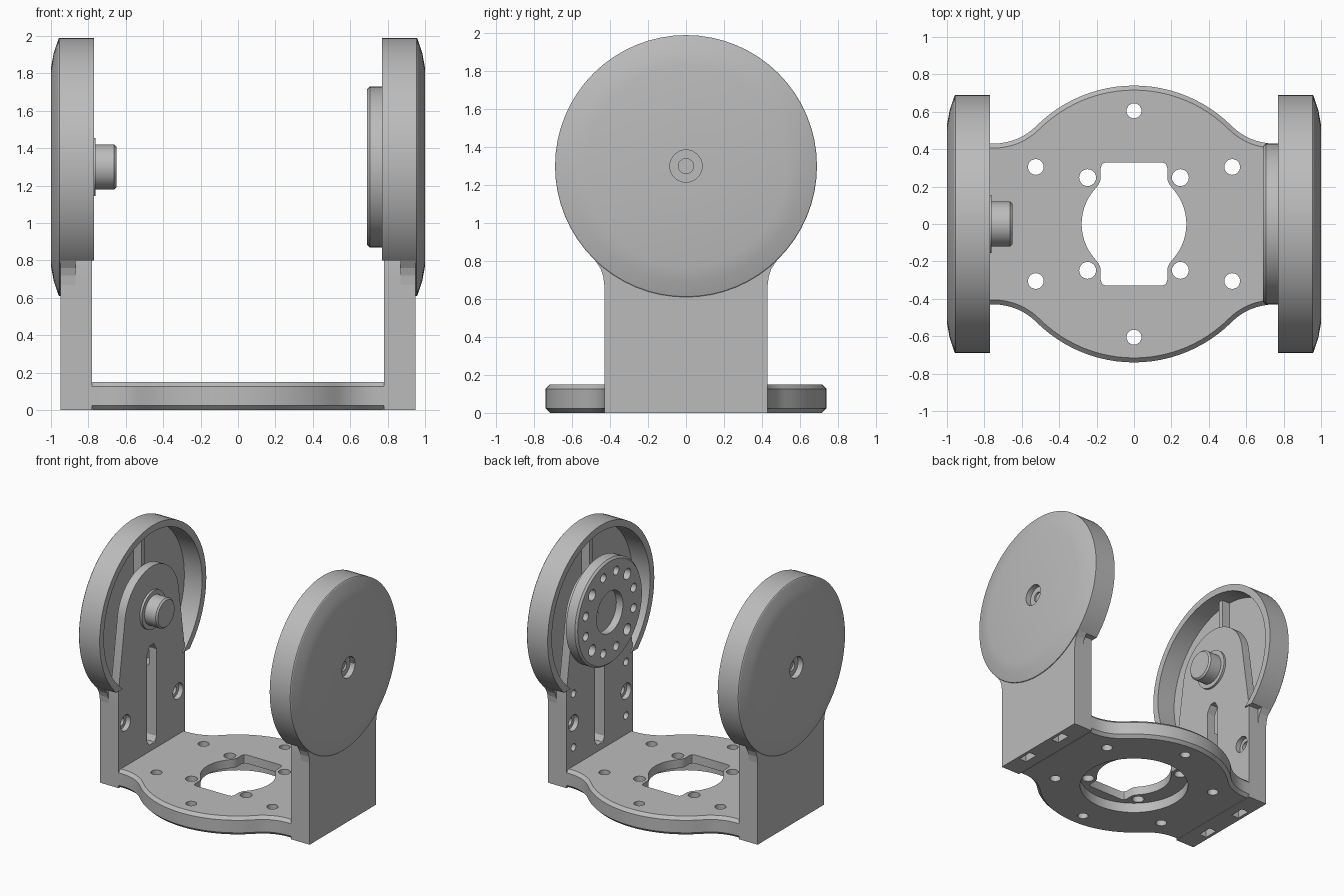
import bpy, bmesh
from math import sin, cos, pi, radians, atan2
from mathutils import Matrix

if "Cube" in bpy.data.objects:
    bpy.data.objects.remove(bpy.data.objects["Cube"])

grey = bpy.data.materials.new("machined grey")
grey.use_nodes = True
grey.diffuse_color = (0.5, 0.5, 0.5, 1)
grey.node_tree.nodes["Principled BSDF"].inputs["Base Color"].default_value = (0.5, 0.5, 0.5, 1)

AXIS = 1.3      # height of the pivot axis
SEG = 64


def finish(name, bm):
    bmesh.ops.remove_doubles(bm, verts=bm.verts, dist=1e-5)
    bmesh.ops.recalc_face_normals(bm, faces=bm.faces)
    mesh = bpy.data.meshes.new(name)
    bm.to_mesh(mesh)
    bm.free()
    mesh.materials.append(grey)
    ob = bpy.data.objects.new(name, mesh)
    bpy.context.collection.objects.link(ob)
    return ob


def activate(ob):
    bpy.ops.object.select_all(action='DESELECT')
    ob.select_set(True)
    bpy.context.view_layer.objects.active = ob


def combine(ob, tools, operation='DIFFERENCE', keep=False):
    """Boolean each tool into the object, then drop the tools."""
    for tool in tools:
        activate(ob)
        mod = ob.modifiers.new("bool", 'BOOLEAN')
        mod.operation, mod.object, mod.solver = operation, tool, 'EXACT'
        bpy.ops.object.modifier_apply(modifier=mod.name)
        if not keep:
            bpy.data.objects.remove(tool)


def smooth(ob):
    activate(ob)
    bpy.ops.object.shade_smooth_by_angle(angle=radians(25))


def prism(name, points, a, b, axis='X', bevel=0):
    """Extrude an outline from a to b along X (points are y, z) or Z (points are x, y)."""
    bm = bmesh.new()
    place = (lambda p, d: (d, p[0], p[1])) if axis == 'X' else (lambda p, d: (p[0], p[1], d))
    face = bm.faces.new([bm.verts.new(place(p, a)) for p in points])
    top = bmesh.ops.extrude_face_region(bm, geom=[face], use_keep_orig=True)["geom"]
    shift = (b - a, 0, 0) if axis == 'X' else (0, 0, b - a)
    bmesh.ops.translate(bm, vec=shift, verts=[v for v in top if isinstance(v, bmesh.types.BMVert)])
    bmesh.ops.recalc_face_normals(bm, faces=bm.faces)
    if bevel:
        caps = {e for f in bm.faces if len(f.verts) == len(points) for e in f.edges}
        bmesh.ops.bevel(bm, geom=list(caps), offset=bevel, segments=1, affect='EDGES')
    return finish(name, bm)


def box(name, x0, x1, y0, y1, z0, z1):
    return prism(name, [(y0, z0), (y1, z0), (y1, z1), (y0, z1)], x0, x1)


def circle(cx, cy, r, n=24):
    return [(cx + r * cos(2 * pi * i / n), cy + r * sin(2 * pi * i / n)) for i in range(n)]


def lathe(name, profile, n=SEG):
    """Spin a closed (x, radius) profile about the pivot axis."""
    bm = bmesh.new()
    ring = [bm.verts.new((x, 0, r)) for x, r in profile]
    edges = [bm.edges.new((ring[i], ring[i - 1])) for i in range(len(ring))]
    bmesh.ops.spin(bm, geom=ring + edges, cent=(0, 0, 0), axis=(1, 0, 0), angle=2 * pi, steps=n)
    bmesh.ops.remove_doubles(bm, verts=bm.verts, dist=1e-5)
    bmesh.ops.dissolve_degenerate(bm, edges=bm.edges, dist=1e-5)
    bmesh.ops.translate(bm, vec=(0, 0, AXIS), verts=bm.verts)
    return finish(name, bm)


def mirrored(ob, name):
    copy = ob.copy()
    copy.data = ob.data.copy()
    copy.name = name
    copy.data.transform(Matrix.Scale(-1, 4, (1, 0, 0)))
    copy.data.flip_normals()
    bpy.context.collection.objects.link(copy)
    return copy


def four_way(quarter):
    """Mirror a quarter outline (from +x to +y) into a full loop."""
    half = quarter + [(-x, y) for x, y in reversed(quarter)]
    full = half + [(-x, -y) for x, y in half]
    return [p for i, p in enumerate(full)
            if abs(p[0] - full[i - 1][0]) + abs(p[1] - full[i - 1][1]) > 1e-5]


# Base plate: round middle with hollow fillets running into the arms
R, F, FX, HALF = 0.74, 0.322, 0.75, 0.43
FY = HALF + F
join = atan2(FY, FX)
quarter = [(0.8, HALF)]
for i in range(9):
    a = -pi / 2 + (join - pi / 2) * i / 8
    quarter.append((FX + F * cos(a), FY + F * sin(a)))
quarter += [(R * cos(join + (pi / 2 - join) * i / 12), R * sin(join + (pi / 2 - join) * i / 12))
            for i in range(1, 13)]
base = prism("base_plate", four_way(quarter), 0, 0.15, 'Z', bevel=0.024)

# Central opening, underside recess and bolt holes
opening = [(0.28 * cos(radians(a)), 0.28 * sin(radians(a))) for a in range(0, 43, 6)]
opening += [(0.187, 0.215), (0.178, 0.24), (0.178, 0.3), (0.17, 0.322), (0.15, 0.33)]
cuts = [prism("recess", circle(0, 0, 0.41, SEG), -0.1, 0.08, 'Z'),
        prism("opening", four_way(opening), -0.1, 0.3, 'Z')]
holes = [(0, s * 0.605, 0.04) for s in (-1, 1)]
for sx in (-1, 1):
    for sy in (-1, 1):
        holes += [(sx * 0.525, sy * 0.305, 0.042), (sx * 0.248, sy * 0.248, 0.045)]
cuts += [prism("hole", circle(*h), -0.1, 0.3, 'Z') for h in holes]
combine(base, cuts)
smooth(base)

# Arm: solid foot plus a tapered round-topped tongue
arm = box("left_arm", 0.78, 0.95, -HALF, HALF, 0, 0.8)
tip = [(0.35 * cos(radians(a)), AXIS + 0.35 * sin(radians(a))) for a in range(8, 173, 4)]
tongue = prism("tongue", [(-HALF, 0.7), (HALF, 0.7), (HALF, 0.8)] + tip + [(-HALF, 0.8)], 0.78, 0.85)
combine(arm, [tongue], 'UNION')
slot = [(-0.06, 0.24), (-0.035, 0.2), (0.035, 0.2), (0.06, 0.24),
        (0.06, 0.95), (0.025, 1.01), (-0.025, 1.01), (-0.06, 0.95)]
cuts = [prism("slot", slot, 0.7, 0.9)]
for s in (-1, 1):
    cuts += [prism("screw_head", circle(s * 0.34, 0.5, 0.065), 0.7, 0.82),
             prism("screw_hole", circle(s * 0.34, 0.5, 0.035), 0.7, 0.9),
             box("foot_pocket", 0.86, 0.925, s * 0.19 - 0.06, s * 0.19 + 0.06, -0.1, 0.1)]
combine(arm, cuts)
right_arm = mirrored(arm, "right_arm")
combine(arm, [prism("pin_hole", circle(s * 0.34, z, 0.03, 16), 0.7, 0.86)
              for s in (-1, 1) for z in (0.3, 0.74)])
smooth(arm)
smooth(right_arm)

# Round housing: shallow cup, its rim open below where the arm enters
cup = lathe("left_housing", [(1, 0), (1, 0.53), (0.985, 0.61), (0.96, 0.685), (0.955, 0.69),
                             (0.77, 0.69), (0.77, 0.635), (0.93, 0.635), (0.93, 0)])
combine(cup, [box("rim_cut", 0.5, 0.945, -1, 1, 0.3, 0.8),
              prism("counterbore", circle(0, AXIS, 0.085, 32), 0.955, 1.2),
              prism("axle_hole", circle(0, AXIS, 0.04), 0.94, 1.2)])
smooth(cup)
smooth(mirrored(cup, "right_housing"))

# Hidden hub and stiffening rib between tongue and housing
for part in (lathe("left_hub", [(0.84, 0), (0.84, 0.2), (0.935, 0.2), (0.935, 0)]),
             box("left_rib", 0.86, 0.935, -0.02, 0.02, AXIS + 0.15, AXIS + 0.65)):
    smooth(part)
    mirrored(part, part.name.replace("left", "right"))

# Gussets flaring the arm sides into the housing
for s in (-1, 1):
    curve = [(0.42, 0.66), (0.43, 0.67), (0.436, 0.72), (0.45, 0.76), (0.477, 0.8), (0.42, 0.8)]
    gusset = prism("left_gusset", [(s * y, z) for y, z in curve], 0.87, 0.949)
    mirrored(gusset, "right_gusset")

# Drive horn on the left arm with a ring of holes
horn = lathe("drive_horn", [(0.785, 0), (0.785, 0.43), (0.705, 0.43), (0.69, 0.415), (0.69, 0)])
cuts = [prism("horn_centre", circle(0, AXIS, 0.17, 40), 0.6, 0.75),
        prism("horn_pin", circle(0.09, AXIS, 0.025, 16), 0.6, 0.77)]
for i in range(12):
    a = 2 * pi * (i + 0.5) / 12
    size = 0.045 if i % 3 == 1 else 0.035
    cuts.append(prism("horn_hole", circle(0.32 * cos(a), AXIS + 0.32 * sin(a), size, 20), 0.6, 0.76))
combine(horn, cuts)
smooth(horn)

# Idler pin and collar on the right arm
smooth(lathe("idler_pin", [(-0.79, 0), (-0.79, 0.155), (-0.762, 0.155), (-0.762, 0.12),
                           (-0.662, 0.12), (-0.65, 0.108), (-0.65, 0)], 40))
